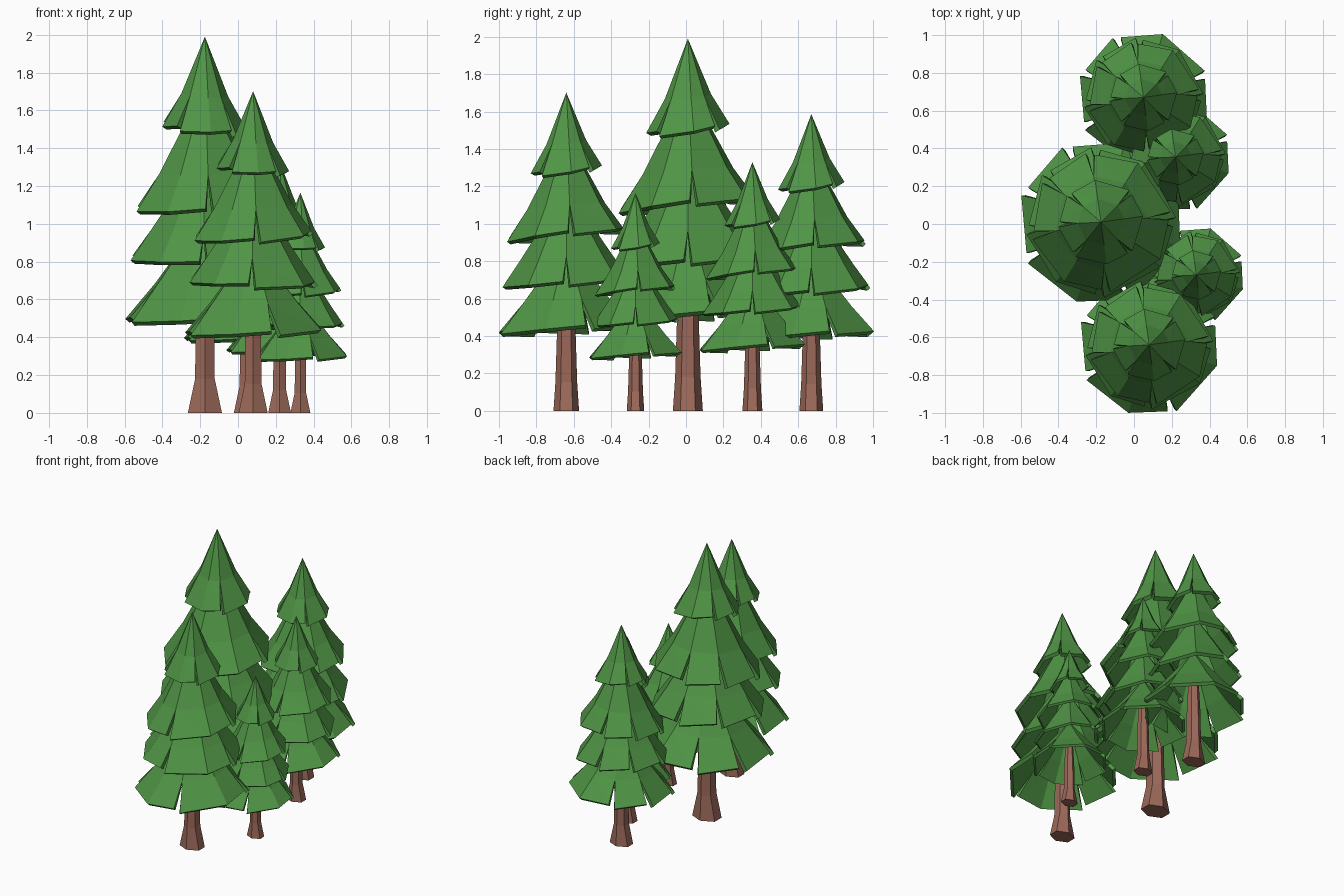
import bpy
import bmesh
from math import sin, cos, radians
from mathutils import Vector

cube = bpy.data.objects.get("Cube")
if cube:
    bpy.data.objects.remove(cube)


def make_material(name, rgb):
    mat = bpy.data.materials.new(name)
    mat.use_nodes = True
    mat.diffuse_color = (*rgb, 1)
    bsdf = next(n for n in mat.node_tree.nodes if n.type == "BSDF_PRINCIPLED")
    bsdf.inputs["Base Color"].default_value = (*rgb, 1)
    bsdf.inputs["Roughness"].default_value = 0.9
    return mat


GREEN = make_material("needle green", (0.08, 0.30, 0.06))
BROWN = make_material("bark brown", (0.33, 0.14, 0.10))

# Uneven octagon shared by every skirt, and which of its corners are slit open
ANGLES = (20, 73, 114, 158, 206, 253, 289, 343)
SLITS = (0, 2, 3, 4, 6)


def finish(bm, name, material):
    bmesh.ops.recalc_face_normals(bm, faces=bm.faces)
    mesh = bpy.data.meshes.new(name)
    bm.to_mesh(mesh)
    bm.free()
    mesh.materials.append(material)
    return mesh


def skirt_mesh(name, apex, kink, hem, turn, tilt):
    """Pointed skirt: cone down to a kink, then flared flaps parted by slits."""
    bm = bmesh.new()

    def corner(radius, z, angle):
        a = radians(angle + turn)
        x, y = radius * cos(a), radius * sin(a)
        return bm.verts.new((x, y, z + tilt[0] * x + tilt[1] * y))

    top = bm.verts.new((0, 0, apex))
    ring = [corner(*kink, a) for a in ANGLES]
    starts, ends = [], []
    for i, a in enumerate(ANGLES):
        if i in SLITS:
            # the two flap corners part, one hanging lower than the other
            ends.append(corner(hem[0] * 0.97, hem[1] + 0.012, a - 3.5))
            starts.append(corner(hem[0] * 1.01, hem[1] - 0.012, a + 3.5))
        else:
            v = corner(*hem, a)
            starts.append(v)
            ends.append(v)
    for i in range(len(ANGLES)):
        j = (i + 1) % len(ANGLES)
        bm.faces.new((top, ring[i], ring[j]))
        bm.faces.new((ring[i], starts[i], ends[j]))
        bm.faces.new((ring[i], ends[j], ring[j]))
    return finish(bm, name, GREEN)


def trunk_mesh():
    """Six-sided trunk with a flared foot."""
    bm = bmesh.new()
    rings = []
    for z, rx, ry in ((0, 0.104, 0.08), (0.18, 0.06, 0.068),
                      (0.5, 0.056, 0.058), (1.0, 0.03, 0.03)):
        rings.append([bm.verts.new((rx * cos(radians(a)), ry * sin(radians(a)), z))
                      for a in range(30, 390, 60)])
    for low, high in zip(rings, rings[1:]):
        for i in range(6):
            j = (i + 1) % 6
            bm.faces.new((low[i], low[j], high[j], high[i]))
    bm.faces.new(rings[0])
    bm.faces.new(rings[-1])
    return finish(bm, "trunk", BROWN)


# Skirts from the top down: apex height, kink (radius, z), hem (radius, z)
skirts = [
    skirt_mesh("top_skirt", 1.99, (0.125, 1.68), (0.225, 1.51), 25, (-0.08, 0.1)),
    skirt_mesh("upper_skirt", 1.74, (0.245, 1.28), (0.37, 1.10), -15, (0.04, 0.09)),
    skirt_mesh("lower_skirt", 1.40, (0.28, 0.97), (0.395, 0.81), -20, (-0.03, 0.06)),
    skirt_mesh("bottom_skirt", 1.05, (0.28, 0.69), (0.44, 0.51), 0, (0.02, 0.05)),
]
trunk = trunk_mesh()

# Each tree is the same design at its own place and size
TREES = {
    "tall": (-0.175, 0.01, 1.0),
    "front": (0.08, -0.64, 0.855),
    "smallest": (0.33, -0.27, 0.585),
    "small": (0.22, 0.355, 0.668),
    "back": (0.05, 0.67, 0.797),
}
for tree, (x, y, size) in TREES.items():
    for mesh in [trunk] + skirts:
        obj = bpy.data.objects.new(f"{tree}_tree_{mesh.name}", mesh)
        obj.location = Vector((x, y, 0))
        obj.scale = (size,) * 3
        bpy.context.collection.objects.link(obj)
        if mesh is not trunk:
            solid = obj.modifiers.new("thickness", "SOLIDIFY")
            solid.thickness = 0.03
            solid.offset = -1
